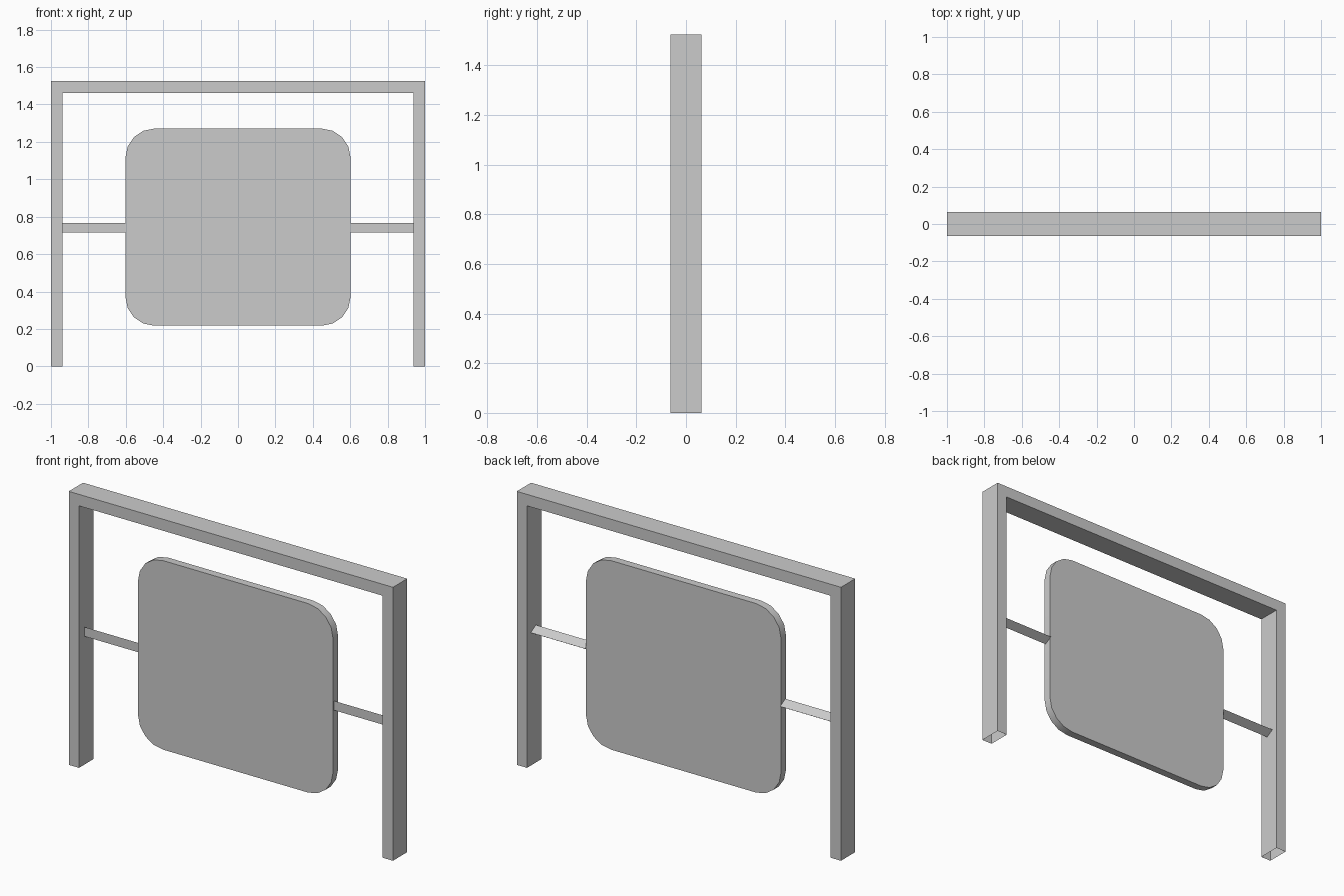
import bpy, bmesh, math
from mathutils import Vector

if "Cube" in bpy.data.objects:
    bpy.data.objects.remove(bpy.data.objects["Cube"])


def extrude_profile(name, points, direction, open_bottom=False, smooth=False):
    """Sweep a closed outline along a direction into a solid."""
    bm = bmesh.new()
    face = bm.faces.new([bm.verts.new(p) for p in points])
    out = bmesh.ops.extrude_face_region(bm, geom=[face], use_keep_orig=True)
    moved = [g for g in out["geom"] if isinstance(g, bmesh.types.BMVert)]
    bmesh.ops.translate(bm, verts=moved, vec=Vector(direction))
    bmesh.ops.recalc_face_normals(bm, faces=bm.faces[:])
    if open_bottom:
        low = [f for f in bm.faces if all(v.co.z < 1e-5 for v in f.verts)]
        bmesh.ops.delete(bm, geom=low, context="FACES_ONLY")
    mesh = bpy.data.meshes.new(name)
    bm.to_mesh(mesh)
    bm.free()
    obj = bpy.data.objects.new(name, mesh)
    bpy.context.collection.objects.link(obj)
    if smooth:
        bpy.ops.object.select_all(action="DESELECT")
        obj.select_set(True)
        bpy.context.view_layer.objects.active = obj
        bpy.ops.object.shade_smooth_by_angle(angle=math.radians(35))
    return obj


# Outer frame: two hollow legs, open underneath, joined by a top bar
D = 0.063
outline = [(-1, 0), (-1, 1.525), (1, 1.525), (1, 0),
           (0.937, 0), (0.937, 1.461), (-0.937, 1.461), (-0.937, 0)]
extrude_profile("frame", [(x, -D, z) for x, z in outline], (0, 2 * D, 0),
                open_bottom=True)

# Rounded panel
HALF_W, Z0, Z1, R, SEG, T = 0.602, 0.217, 1.271, 0.155, 4, 0.022
corners = [(HALF_W - R, Z1 - R), (R - HALF_W, Z1 - R),
           (R - HALF_W, Z0 + R), (HALF_W - R, Z0 + R)]
panel = []
for i, (cx, cz) in enumerate(corners):
    for k in range(SEG + 1):
        a = math.pi / 2 * (i + k / SEG)
        panel.append((cx + R * math.cos(a), -T, cz + R * math.sin(a)))
extrude_profile("panel", panel, (0, 2 * T, 0), smooth=True)

# Three-sided pivot rods between panel and legs
ROD_R, ROD_Z = 0.03, 0.741
for side, label in ((-1, "left"), (1, "right")):
    tri = [(side * HALF_W, ROD_R * math.cos(k * math.tau / 3),
            ROD_Z + ROD_R * math.sin(k * math.tau / 3)) for k in range(3)]
    extrude_profile(label + "_pivot_rod", tri, (side * (0.937 - HALF_W), 0, 0))
